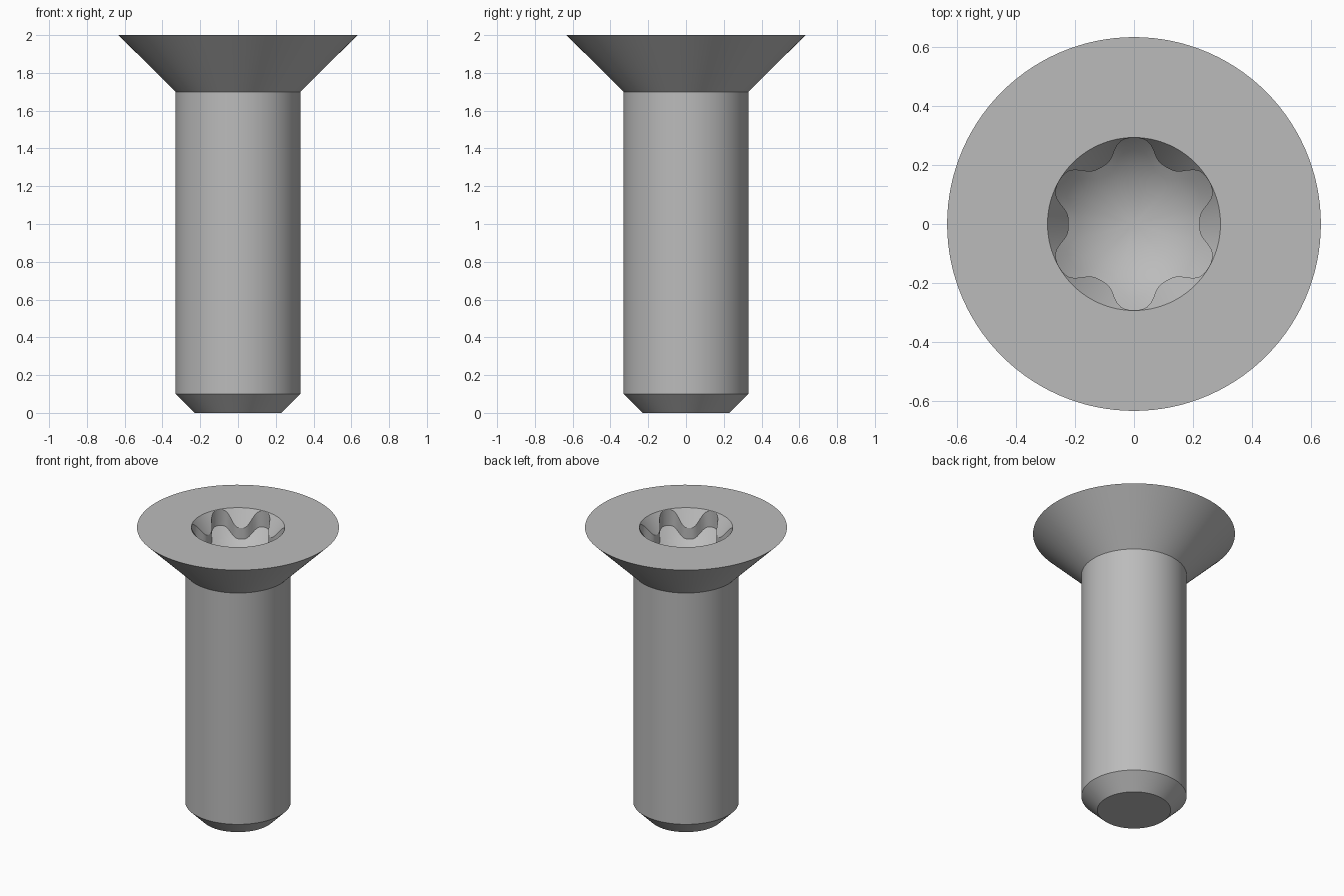
import bpy, bmesh, math

cube = bpy.data.objects.get("Cube")
if cube:
    bpy.data.objects.remove(cube)

SIDES = 120
RIM, VALLEY, FLOOR_R = 0.293, 0.22, 0.36
FLOOR_BOTTOM = 1.74

metal = bpy.data.materials.new("grey_metal")
metal.use_nodes = True
colour = (0.5, 0.5, 0.5, 1)
metal.diffuse_color = colour
metal.node_tree.nodes["Principled BSDF"].inputs["Base Color"].default_value = colour


def lobe(a):
    """Six-lobed socket outline as a radius by angle."""
    mid, amp = (RIM + VALLEY) / 2, (RIM - VALLEY) / 2 - 0.001
    return mid + amp * math.tanh(-1.5 * math.cos(6 * a)) / math.tanh(1.5)


def floor_z(r):
    """Rounded socket floor."""
    return FLOOR_BOTTOM + FLOOR_R - math.sqrt(FLOOR_R ** 2 - r ** 2)


bm = bmesh.new()


def ring(radius, height):
    """Ring of vertices; radius and height are functions of angle and radius."""
    verts = []
    for i in range(SIDES):
        a = 2 * math.pi * i / SIDES
        r = radius(a)
        verts.append(bm.verts.new((r * math.cos(a), r * math.sin(a), height(r))))
    return verts


rings = []
# point, shank, countersunk head and socket rim
for r, z in ((0.23, 0), (0.33, 0.1), (0.33, 1.7), (0.633, 2), (RIM, 2)):
    rings.append(ring(lambda a: r, lambda _: z))
# conical lead-in down to the lobed wall
rings.append(ring(lobe, lambda r: 2 - 1.5 * (RIM - r)))
# wall foot and rounded floor
for k in (1, 0.85, 0.7, 0.55, 0.4, 0.25, 0.1):
    rings.append(ring(lambda a: k * lobe(a), floor_z))

for low, high in zip(rings, rings[1:]):
    for i in range(SIDES):
        j = (i + 1) % SIDES
        bm.faces.new((low[i], low[j], high[j], high[i]))
bm.faces.new(rings[0][::-1])
bm.faces.new(rings[-1])

mesh = bpy.data.meshes.new("countersunk_screw")
bm.to_mesh(mesh)
bm.free()
mesh.materials.append(metal)
screw = bpy.data.objects.new("countersunk_screw", mesh)
bpy.context.collection.objects.link(screw)
bpy.context.view_layer.objects.active = screw
screw.select_set(True)
bpy.ops.object.shade_smooth_by_angle(angle=math.radians(30))
